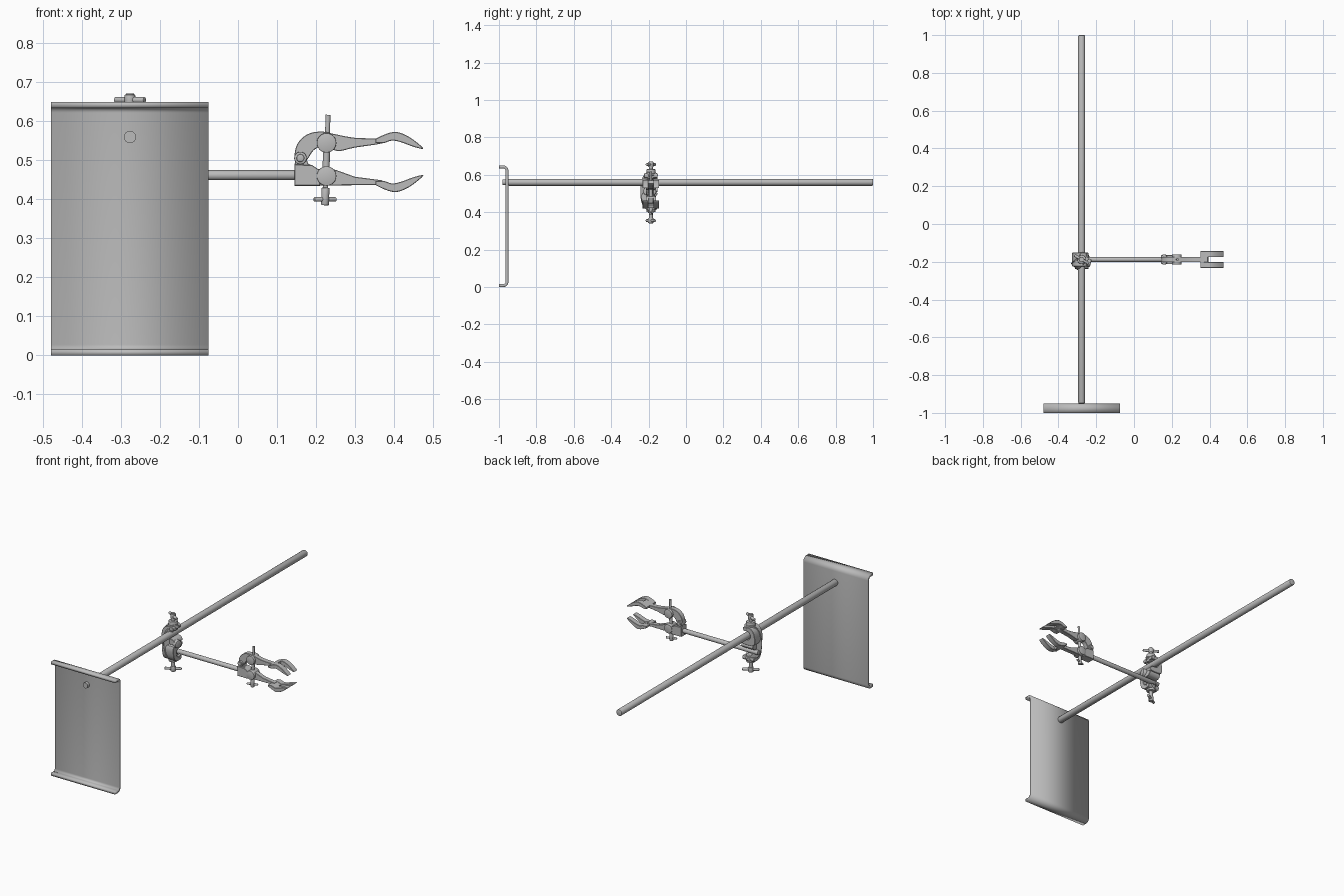
import bpy, bmesh, math
from mathutils import Vector

cube = bpy.data.objects.get("Cube")
if cube:
    bpy.data.objects.remove(cube, do_unlink=True)

steel = bpy.data.materials.new("grey_steel")
steel.use_nodes = True
GREY = (0.5, 0.5, 0.5, 1)
steel.diffuse_color = GREY
steel.node_tree.nodes["Principled BSDF"].inputs["Base Color"].default_value = GREY

ROD_X, ROD_Z = -0.277, 0.56
ARM_Y, ARM_Z = -0.188, 0.462
MIRROR_Z = 0.992


def finish(name, bm):
    bmesh.ops.recalc_face_normals(bm, faces=bm.faces)
    mesh = bpy.data.meshes.new(name)
    bm.to_mesh(mesh)
    bm.free()
    obj = bpy.data.objects.new(name, mesh)
    bpy.context.collection.objects.link(obj)
    mesh.materials.append(steel)
    bpy.ops.object.select_all(action="DESELECT")
    obj.select_set(True)
    bpy.context.view_layer.objects.active = obj
    bpy.ops.object.shade_smooth_by_angle(angle=math.radians(35))
    return obj


def bar(name, start, end, radius, chamfer=0.0, sides=32):
    """Round bar between two points, optionally with chamfered ends."""
    a, b = Vector(start), Vector(end)
    axis = b - a
    bm = bmesh.new()
    bmesh.ops.create_cone(bm, cap_ends=True, segments=sides, radius1=radius,
                          radius2=radius, depth=axis.length)
    if chamfer:
        rims = [e for e in bm.edges if abs(e.verts[0].co.z - e.verts[1].co.z) < 1e-5]
        bmesh.ops.bevel(bm, geom=rims, offset=chamfer, segments=2, affect="EDGES", profile=0.5)
    turn = axis.to_track_quat("Z", "Y").to_matrix()
    for v in bm.verts:
        v.co = turn @ v.co + (a + b) / 2
    return finish(name, bm)


def smooth_loop(points, steps=4):
    """Closed Catmull-Rom curve through the points."""
    pts = [Vector(p) for p in points]
    n, out = len(pts), []
    for i in range(n):
        p, q, r, s = (pts[(i + k) % n] for k in (-1, 0, 1, 2))
        for j in range(steps):
            t = j / steps
            out.append(0.5 * (2 * q + (r - p) * t + (2 * p - 5 * q + 4 * r - s) * t ** 2
                              + (3 * q - p - 3 * r + s) * t ** 3))
    return out


def slab(name, profile, origin, along, across, half):
    """Profile (distance along, height) made thick in the across direction."""
    origin, along, across = Vector(origin), Vector(along), Vector(across)
    bm = bmesh.new()
    base = [bm.verts.new(origin + along * p[0] + Vector((0, 0, p[1])) - across * half)
            for p in profile]
    face = bm.faces.new(base)
    grown = bmesh.ops.extrude_face_region(bm, geom=[face])["geom"]
    bmesh.ops.translate(bm, vec=across * 2 * half,
                        verts=[g for g in grown if isinstance(g, bmesh.types.BMVert)])
    rims = [e for e in bm.edges if abs((e.verts[0].co - e.verts[1].co).dot(across)) < 1e-5]
    bmesh.ops.bevel(bm, geom=rims, offset=0.0015, segments=1, affect="EDGES", clamp_overlap=True)
    return finish(name, bm)


# Base plate: sheet with two rolled flanges
path = [(-1.0, 0.6425)]
for centre_z, first in ((0.6225, 90), (0.0275, 0)):
    for k in range(7):
        a = math.radians(first - 15 * k)
        path.append((-0.977 + 0.02 * math.cos(a), centre_z + 0.02 * math.sin(a)))
path.append((-1.0, 0.0075))
bm = bmesh.new()
rows = [[bm.verts.new((x, y, z)) for x in (-0.48, -0.075)] for y, z in path]
for low, high in zip(rows, rows[1:]):
    bm.faces.new((low[0], low[1], high[1], high[0]))
plate = finish("base_plate", bm)
solid = plate.modifiers.new("thickness", "SOLIDIFY")
solid.thickness = 0.015
solid.offset = 0

# Long stand rod and its threaded end
bar("stand_rod", (ROD_X, -0.95, ROD_Z), (ROD_X, 1, ROD_Z), 0.0185, 0.005)
bar("stand_rod_end", (ROD_X, -0.98, ROD_Z), (ROD_X, -0.94, ROD_Z), 0.0155)

# Clamp holder: crescent spine with jaws for both rods
d = math.sqrt(0.5)
spine = [(-0.03, 0.60), (0.0, 0.615), (0.035, 0.59), (0.052, 0.54), (0.054, 0.49), (0.04, 0.44),
         (0.0, 0.41), (-0.03, 0.425), (-0.01, 0.44), (0.015, 0.47), (0.018, 0.51),
         (0.012, 0.56), (-0.01, 0.588)]
slab("holder_spine", smooth_loop(spine), (ROD_X, ARM_Y, 0), (-d, -d, 0), (d, -d, 0), 0.026)
upper_jaw = [(-0.045, 0.515), (-0.045, 0.575), (-0.02, 0.605), (0.02, 0.605),
             (0.022, 0.585), (-0.01, 0.583), (-0.022, 0.56), (-0.01, 0.54),
             (0.02, 0.537), (0.035, 0.52), (0.02, 0.508)]
slab("holder_upper_jaw", smooth_loop(upper_jaw), (ROD_X, ARM_Y, 0), (1, 0, 0), (0, 1, 0), 0.036)
lower_jaw = [(p, 1.018 - z) for p, z in upper_jaw]
slab("holder_lower_jaw", smooth_loop(lower_jaw), (ROD_X, ARM_Y, 0), (0, 1, 0), (1, 0, 0), 0.036)
bar("holder_nose", (ROD_X, ARM_Y - 0.008, 0.512), (ROD_X + 0.048, ARM_Y - 0.02, 0.512), 0.022, 0.005)

# Thumb screws above and below the holder
for label, inner, outer, tip, wing_z, wing_y in (
        ("upper", 0.58, 0.63, 0.672, 0.655, -0.022), ("lower", 0.44, 0.40, 0.34, 0.355, 0.022)):
    def at(z):
        return (ROD_X, ARM_Y, z)
    bar(label + "_collar", at(inner), at(outer), 0.024, 0.003)
    bar(label + "_screw", at(inner), at(tip), 0.0105)
    bar(label + "_screw_head", at(wing_z - 0.014), at(wing_z + 0.014), 0.014, 0.003)
    bar(label + "_wing", (ROD_X - 0.038, ARM_Y - wing_y, wing_z),
        (ROD_X + 0.038, ARM_Y + wing_y, wing_z), 0.0075, 0.002)

# Side arm
bar("side_arm", (ROD_X - 0.05, ARM_Y, ARM_Z), (0.16, ARM_Y, ARM_Z), 0.0128, 0.002)


def clamp_part(name, profile, half, offset=0.0):
    return slab(name, profile, (0, ARM_Y + offset, 0), (1, 0, 0), (0, 1, 0), half)


# Gripper jaws
top_jaw = [(0.145, 0.505), (0.152, 0.542), (0.178, 0.567), (0.214, 0.574), (0.25, 0.567),
           (0.30, 0.558), (0.37, 0.555), (0.37, 0.544), (0.30, 0.533), (0.255, 0.524),
           (0.225, 0.538), (0.195, 0.527), (0.178, 0.503), (0.16, 0.492)]
clamp_part("gripper_upper_jaw", smooth_loop(top_jaw), 0.014)
bottom_jaw = [(0.145, 0.435), (0.145, 0.49), (0.149, 0.512), (0.16, 0.519), (0.172, 0.512),
              (0.18, 0.492), (0.205, 0.478), (0.25, 0.476), (0.30, 0.458), (0.37, 0.449),
              (0.37, 0.437), (0.25, 0.436)]
clamp_part("gripper_lower_jaw", bottom_jaw, 0.013)
socket = [(0.145, 0.435), (0.145, 0.49), (0.19, 0.488), (0.21, 0.475), (0.21, 0.435)]
clamp_part("gripper_socket", socket, 0.024)

# Curved fingers, two prongs on each jaw joined by a root
finger = [(0.355, 0.554), (0.38, 0.568), (0.405, 0.573), (0.43, 0.565), (0.455, 0.549),
          (0.475, 0.53), (0.45, 0.535), (0.42, 0.546), (0.395, 0.551), (0.37, 0.544)]
root = [(0.352, 0.555), (0.37, 0.564), (0.39, 0.57), (0.395, 0.553), (0.37, 0.545), (0.352, 0.545)]
for label, flip in (("upper", False), ("lower", True)):
    def place(points):
        return [(x, MIRROR_Z - z if flip else z) for x, z in points]
    clamp_part(label + "_finger_root", place(root), 0.044)
    for side, s in (("left", 1), ("right", -1)):
        clamp_part(f"{label}_{side}_finger", smooth_loop(place(finger)), 0.0155, s * 0.0285)

# Trunnions, hinge pin and adjusting screw
for name, x, z, radius, half in (("upper_trunnion", 0.227, 0.545, 0.025, 0.027),
                                 ("lower_trunnion", 0.227, 0.46, 0.025, 0.027),
                                 ("hinge_boss", 0.16, 0.506, 0.016, 0.022),
                                 ("hinge_pin", 0.16, 0.506, 0.01, 0.027)):
    bar(name, (x, ARM_Y - half, z), (x, ARM_Y + half, z), radius, 0.002)
bar("adjusting_screw", (0.223, ARM_Y, 0.39), (0.231, ARM_Y, 0.617), 0.0062)
bar("adjusting_collar", (0.2255, ARM_Y, 0.47), (0.227, ARM_Y, 0.525), 0.009)
bar("adjusting_head", (0.223, ARM_Y, 0.385), (0.2245, ARM_Y, 0.43), 0.01, 0.002)
bar("adjusting_wing", (0.195, ARM_Y - 0.01, 0.4), (0.251, ARM_Y + 0.01, 0.4), 0.0058, 0.0015)
